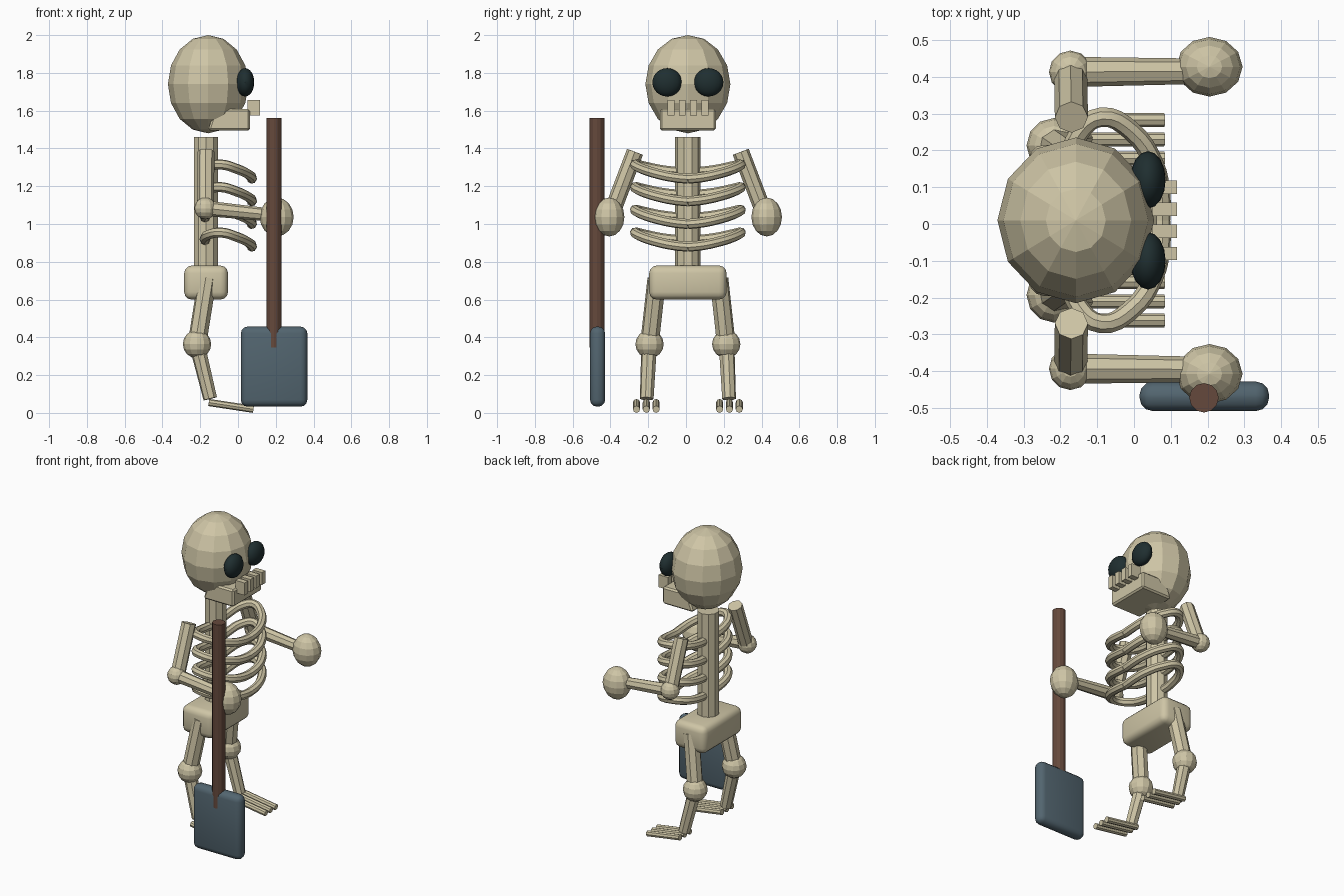
import bpy, bmesh, math
from mathutils import Vector, Matrix

if "Cube" in bpy.data.objects:
    bpy.data.objects.remove(bpy.data.objects["Cube"])

CY = 0.01  # body's centre line in y; the body faces +x


def material(name, rgb):
    m = bpy.data.materials.new(name)
    m.diffuse_color = (*rgb, 1)
    m.use_nodes = True
    m.node_tree.nodes["Principled BSDF"].inputs["Base Color"].default_value = m.diffuse_color
    return m


BONE = material("bone", (0.62, 0.56, 0.38))
DARK = material("eye_dark", (0.014, 0.028, 0.03))
WOOD = material("brown_wood", (0.13, 0.066, 0.045))
STEEL = material("blue_grey_metal", (0.085, 0.13, 0.16))


def finish(name, bm, mat, smooth=False):
    bmesh.ops.recalc_face_normals(bm, faces=bm.faces)
    me = bpy.data.meshes.new(name)
    bm.to_mesh(me)
    bm.free()
    me.materials.append(mat)
    ob = bpy.data.objects.new(name, me)
    bpy.context.collection.objects.link(ob)
    if smooth:
        bpy.ops.object.select_all(action='DESELECT')
        ob.select_set(True)
        bpy.context.view_layer.objects.active = ob
        bpy.ops.object.shade_smooth_by_angle(angle=math.radians(35))
    return ob


def ball(name, pos, radii, mat=BONE, seg=12, rings=8, smooth=False):
    bm = bmesh.new()
    bmesh.ops.create_uvsphere(bm, u_segments=seg, v_segments=rings, radius=1)
    bmesh.ops.scale(bm, vec=radii, verts=bm.verts)
    bmesh.ops.translate(bm, vec=pos, verts=bm.verts)
    return finish(name, bm, mat, smooth)


def rod(name, a, b, r1, r2=None, mat=BONE, sides=8):
    a, b = Vector(a), Vector(b)
    d = b - a
    mx = Matrix.Translation((a + b) / 2) @ d.to_track_quat('Z', 'Y').to_matrix().to_4x4()
    bm = bmesh.new()
    bmesh.ops.create_cone(bm, cap_ends=True, segments=sides, radius1=r1,
                          radius2=r1 if r2 is None else r2, depth=d.length, matrix=mx)
    return finish(name, bm, mat)


def box(name, lo, hi, bevel=0.0, segs=3, mat=BONE, back_slope=0.0):
    lo, hi = Vector(lo), Vector(hi)
    bm = bmesh.new()
    bmesh.ops.create_cube(bm, size=1)
    bmesh.ops.scale(bm, vec=hi - lo, verts=bm.verts)
    bmesh.ops.translate(bm, vec=(lo + hi) / 2, verts=bm.verts)
    for v in bm.verts:
        if v.co.z > (lo.z + hi.z) / 2 and v.co.x < (lo.x + hi.x) / 2:
            v.co.x += back_slope
    if bevel:
        bmesh.ops.bevel(bm, geom=bm.edges[:], offset=bevel, segments=segs,
                        profile=0.5, affect='EDGES')
    return finish(name, bm, mat, smooth=bevel > 0.02)


def rib(name, z, s):
    # half rib: leaves the spine, rises at the side, drops to the front
    pts = [(-0.17, 0.0, -0.045), (-0.175, 0.14, -0.03), (-0.15, 0.235, -0.01),
           (-0.09, 0.28, 0.0), (-0.01, 0.245, -0.022), (0.055, 0.15, -0.052),
           (0.072, 0.07, -0.068), (0.073, 0.0, -0.075)]
    cu = bpy.data.curves.new(name, 'CURVE')
    cu.dimensions = '3D'
    sp = cu.splines.new('BEZIER')
    sp.bezier_points.add(len(pts) - 1)
    for bp, (x, y, dz) in zip(sp.bezier_points, pts):
        bp.co = (x, CY + s * y, z + dz)
        bp.handle_left_type = bp.handle_right_type = 'AUTO'
    sp.resolution_u = 4
    cu.bevel_depth = 0.027
    cu.bevel_resolution = 2
    cu.use_fill_caps = True
    tmp = bpy.data.objects.new(name + "_path", cu)
    bpy.context.collection.objects.link(tmp)
    bpy.context.view_layer.update()
    me = bpy.data.meshes.new_from_object(tmp.evaluated_get(bpy.context.evaluated_depsgraph_get()))
    bpy.data.objects.remove(tmp)
    bm = bmesh.new()
    bm.from_mesh(me)
    bpy.data.meshes.remove(me)
    for f in bm.faces:
        f.material_index = 0
    bmesh.ops.remove_doubles(bm, verts=bm.verts, dist=1e-5)
    finish(name, bm, BONE, smooth=True)


# skull, jaw and teeth
ball("skull", (-0.158, CY, 1.74), (0.213, 0.225, 0.26))
box("jaw", (-0.16, CY - 0.148, 1.495), (0.063, CY + 0.148, 1.608), 0.01, 1, back_slope=0.04)
for i in range(4):
    y = CY + (i - 1.5) * 0.06
    box(f"tooth_{i + 1}", (0.05, y - 0.018, 1.575), (0.117, y + 0.018, 1.657))

# spine and pelvis
rod("spine", (-0.17, CY, 0.66), (-0.17, CY, 1.46), 0.067, sides=10)
box("pelvis", (-0.285, CY - 0.205, 0.60), (-0.053, CY + 0.205, 0.78), 0.04)

# paired parts
for side, s in (("left", 1), ("right", -1)):
    def at(x, y, z):
        return (x, CY + s * y, z)

    ball(f"{side}_eye", at(0.038, 0.11, 1.75), (0.048, 0.078, 0.075), DARK, 16, 12, True)
    for i in range(4):
        rib(f"{side}_rib_{i + 1}", 1.315 - 0.12 * i, s)

    # arm
    rod(f"{side}_upper_arm", at(-0.172, 0.395, 1.08), at(-0.17, 0.28, 1.382), 0.045)
    ball(f"{side}_elbow", at(-0.173, 0.403, 1.083), (0.058,) * 3)
    rod(f"{side}_forearm", at(-0.173, 0.403, 1.083), at(0.2, 0.405, 1.045), 0.041, 0.034)
    ball(f"{side}_hand", at(0.205, 0.417, 1.037), (0.09, 0.081, 0.103))

    # leg
    rod(f"{side}_thigh", at(-0.217, 0.203, 0.365), at(-0.162, 0.165, 0.71), 0.05)
    ball(f"{side}_knee", at(-0.217, 0.203, 0.364), (0.075,) * 3)
    rod(f"{side}_shin", at(-0.217, 0.205, 0.36), at(-0.147, 0.218, 0.075), 0.042, 0.037)
    for i in (-1, 0, 1):
        y = 0.22 + i * 0.052
        rod(f"{side}_toe_{i + 2}", at(-0.155, y, 0.055), at(0.082, y, 0.019), 0.019)

# shovel
rod("shovel_handle", (0.19, -0.472, 0.345), (0.19, -0.472, 1.56), 0.04, mat=WOOD, sides=12)
box("shovel_blade", (0.015, -0.508, 0.033), (0.367, -0.428, 0.457), 0.036, mat=STEEL)
